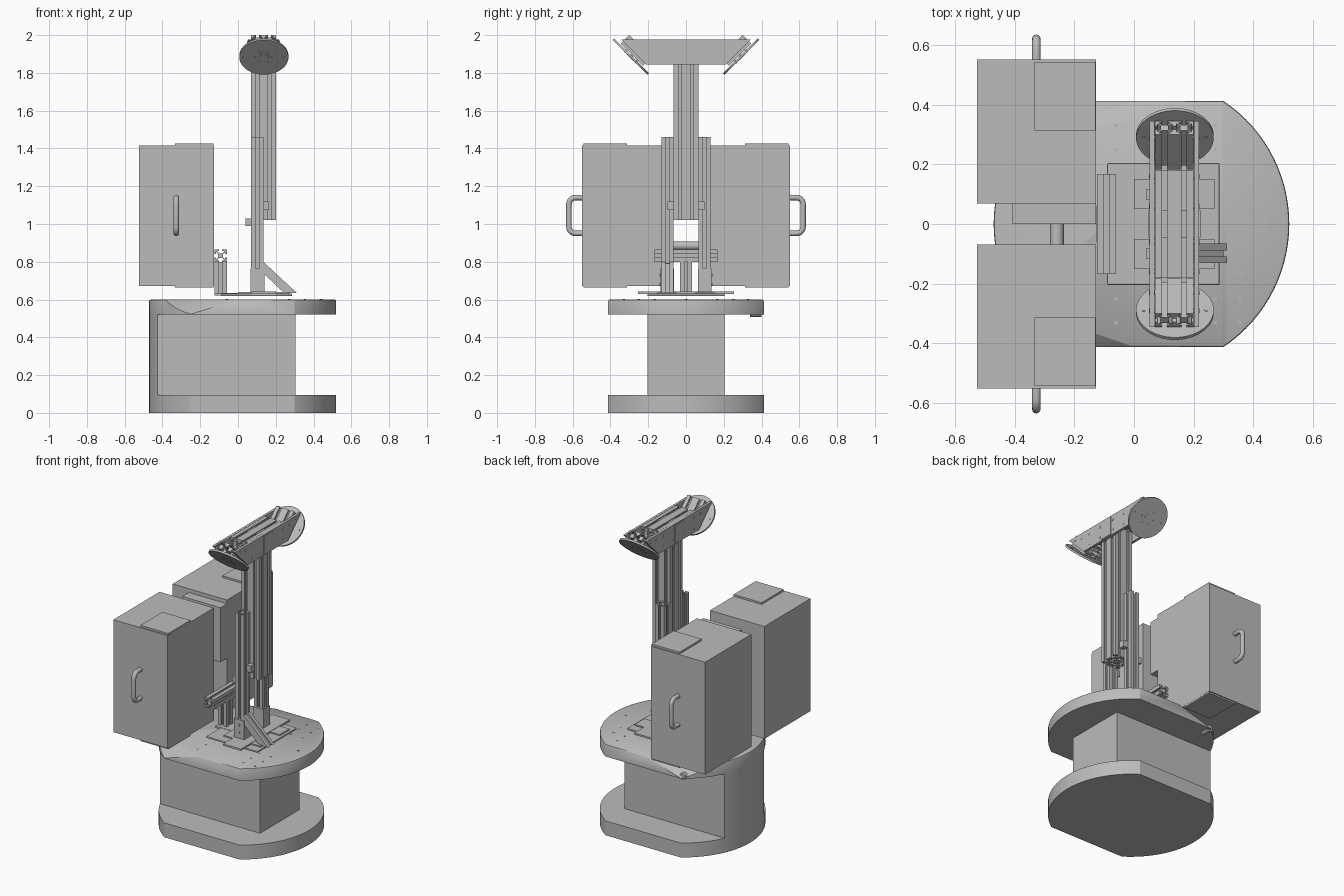
import bpy, bmesh, math
from mathutils import Vector, Matrix

if "Cube" in bpy.data.objects:
    bpy.data.objects.remove(bpy.data.objects["Cube"])

grey = bpy.data.materials.new("machine_grey")
grey.use_nodes = True
colour = (0.5, 0.5, 0.5, 1)
grey.diffuse_color = colour
grey.node_tree.nodes["Principled BSDF"].inputs["Base Color"].default_value = colour


def finish(name, bm, smooth=False):
    bmesh.ops.recalc_face_normals(bm, faces=bm.faces)
    mesh = bpy.data.meshes.new(name)
    bm.to_mesh(mesh)
    bm.free()
    mesh.materials.append(grey)
    ob = bpy.data.objects.new(name, mesh)
    bpy.context.collection.objects.link(ob)
    if smooth:
        bpy.ops.object.select_all(action='DESELECT')
        bpy.context.view_layer.objects.active = ob
        ob.select_set(True)
        bpy.ops.object.shade_smooth_by_angle(angle=math.radians(30))
    return ob


def prism(bm, pts, start, end, side=(1, 0, 0)):
    """Sweep a 2D outline from start to end; side is the outline's u axis."""
    a, b, u = Vector(start), Vector(end), Vector(side)
    v = (b - a).normalized().cross(u)
    low = [bm.verts.new(a + u * p + v * q) for p, q in pts]
    top = [bm.verts.new(b + u * p + v * q) for p, q in pts]
    bm.faces.new(low[::-1])
    bm.faces.new(top)
    n = len(pts)
    for i in range(n):
        j = (i + 1) % n
        bm.faces.new((low[i], low[j], top[j], top[i]))


def box(name, x, y, z):
    bm = bmesh.new()
    outline = [(x[0], y[0]), (x[1], y[0]), (x[1], y[1]), (x[0], y[1])]
    prism(bm, outline, (0, 0, z[0]), (0, 0, z[1]))
    return finish(name, bm)


def circle(r, n=32):
    return [(r * math.cos(math.tau * i / n), r * math.sin(math.tau * i / n)) for i in range(n)]


def rod(name, start, end, r, n=32):
    bm = bmesh.new()
    prism(bm, circle(r, n), start, end, (1, 0, 0))
    return finish(name, bm, True)


def slotted(name, start, end, cells=((0, 0),), side=(1, 0, 0), half=0.0325):
    """Slotted aluminium bar, one slotted square per cell."""
    quarter = [(-1, -1), (-.25, -1), (-.25, -.75), (-.6, -.75), (-.3, -.4),
               (.3, -.4), (.6, -.75), (.25, -.75), (.25, -1)]
    outline = []
    for k in range(4):
        c, s = ((1, 0), (0, 1), (-1, 0), (0, -1))[k]
        outline += [(half * (c * p - s * q), half * (s * p + c * q)) for p, q in quarter]
    bm = bmesh.new()
    for cu, cv in cells:
        prism(bm, [(p + cu * half, q + cv * half) for p, q in outline], start, end, side)
    return finish(name, bm)


# Pedestal: round plates with flat sides joined by a narrow core
R, CX = 0.495, 0.025


def clipped_disc(half_y, x_max=9):
    bm = bmesh.new()
    prism(bm, [(p + CX, q) for p, q in circle(R, 96)], (0, 0, 0), (0, 0, 1))
    for co, no in (((0, half_y, 0), (0, 1, 0)), ((0, -half_y, 0), (0, -1, 0)),
                   ((x_max, 0, 0), (1, 0, 0))):
        cut(bm, co, no)
    return bm


def cut(bm, co, no):
    res = bmesh.ops.bisect_plane(bm, geom=bm.verts[:] + bm.edges[:] + bm.faces[:], dist=1e-5,
                                 plane_co=co, plane_no=no, clear_outer=True)
    edges = [e for e in res["geom_cut"] if isinstance(e, bmesh.types.BMEdge)]
    if edges:
        bmesh.ops.holes_fill(bm, edges=edges)


def place(bm, z0, z1):
    for v in bm.verts:
        v.co.z = z0 + v.co.z * (z1 - z0)


bm = clipped_disc(0.412)
place(bm, 0, 0.095)
finish("foot_plate", bm, True)

bm = clipped_disc(0.205, 0.305)
place(bm, 0.095, 0.52)
finish("pedestal_core", bm, True)

bm = clipped_disc(0.412)
place(bm, 0.52, 0.6)
rim = [e for e in bm.edges if all(v.co.z > 0.59 for v in e.verts)]
bmesh.ops.bevel(bm, geom=rim, offset=0.008, segments=2, profile=0.5, affect='EDGES')
for s in (-1, 1):
    cut(bm, (0, s * 0.41, 0.6), (-0.34, s * 0.975, 1.125))
finish("deck", bm, True)
rod("deck_peg", (-0.255, 0.34, 0.53), (-0.255, 0.40, 0.53), 0.022)

# Deck bolts
bm = bmesh.new()
for x in (-0.06, 0.272, 0.355):
    for y in (0.165, 0.25, 0.33):
        for s in (-1, 1):
            prism(bm, circle(0.006, 12), (x, s * y, 0.597), (x, s * y, 0.602))
prism(bm, circle(0.008, 12), (0.44, 0, 0.597), (0.44, 0, 0.602))
finish("deck_bolts", bm)

# Mounting plates under the mast
mount = box("mount_plate", (-0.09, 0.287), (-0.205, 0.205), (0.618, 0.632))
bev = mount.modifiers.new("corners", 'BEVEL')
bev.width, bev.segments = 0.006, 2
box("mount_strip", (0.07, 0.2), (-0.255, 0.255), (0.63, 0.642))
box("rear_strip", (-0.125, 0.0), (-0.06, 0.06), (0.622, 0.634))
for y in (-0.1, 0.1):
    box("post_foot", (0.0, 0.27), (y - 0.05, y + 0.05), (0.63, 0.64))

# Rear tee of slotted bars
slotted("rear_post", (-0.092, 0, 0.63), (-0.092, 0, 0.8))
slotted("rear_crossbar", (-0.092, -0.167, 0.832), (-0.092, 0.167, 0.832))

# Mast: two low posts and a four-cell column
for s in (-1, 1):
    slotted("mast_post", (0.102, s * 0.098, 0.635), (0.102, s * 0.098, 1.46))
    box("post_bracket", (0.065, 0.14), (s * 0.1 - 0.036, s * 0.1 + 0.036), (0.64, 0.765))
    box("rear_clamp", (0.04, 0.07), (s * 0.1 - 0.018, s * 0.1 + 0.018), (0.99, 1.03))
    box("side_clamp", (0.13, 0.165), (s * 0.08 - 0.018, s * 0.08 + 0.018), (1.075, 1.12))
    bm = bmesh.new()
    for z in (0.68, 0.73):
        prism(bm, circle(0.008, 12), (0.102, s * 0.13, z), (0.102, s * 0.141, z))
    finish("bracket_bolts", bm)
quad = [(i, j) for i in (-1, 1) for j in (-1, 1)]
slotted("mast_column", (0.135, 0, 1.02), (0.135, 0, 1.91), quad)

# Diagonal brace, trimmed flush at both ends
bm = bmesh.new()
for y0, y1 in ((-0.131, -0.108), (-0.108, -0.088), (-0.088, -0.066)):
    inset = 0.012 if y0 == -0.108 else 0
    prism(bm, [(0.132, 0.802 - inset), (0.312 - inset, 0.634), (0.245, 0.634), (0.132, 0.742)],
          (0, y1, 0), (0, y0, 0))
finish("diagonal_brace", bm)

# Head: side cheeks, level bars, sloping end bars and round end plates
for x in (0.052, 0.201):
    bm = bmesh.new()
    prism(bm, [(-0.21, 1.845), (0.21, 1.845), (0.345, 1.978), (-0.345, 1.978)],
          (x, 0, 0), (x + 0.017, 0, 0), (0, 1, 0))
    finish("head_cheek", bm)
    bm = bmesh.new()
    spots = [(y, z) for y in (0.06, 0.16, 0.23) for z in (1.875, 1.945)] + [(0.29, 1.955)]
    for y, z in spots:
        for s in (-1, 1):
            if y < 0.2 or z > 1.9:
                prism(bm, circle(0.008, 12), (x - 0.002, s * y, z), (x + 0.019, s * y, z), (0, 1, 0))
    finish("cheek_bolts", bm)
box("head_clip", (0.048, 0.222), (-0.045, 0.045), (1.85, 1.972))
pair = [(-1, 0), (1, 0)]
slotted("head_level_bars", (0.135, -0.18, 1.945), (0.135, 0.18, 1.945), pair)
for s in (-1, 1):
    slotted("head_sloping_bars", (0.135, s * 0.205, 1.86), (0.135, s * 0.3225, 1.9775), pair)
    centre = Vector((0.137, s * 0.292, 1.887))
    out = Vector((0, s, -1)).normalized()
    rod("end_plate", centre - out * 0.006, centre + out * 0.006, 0.13, 64)
    along = Vector((0, s, 1)).normalized()
    bm = bmesh.new()
    for k in range(6):
        for r, size, shift in ((0.045, 0.006, 0), (0.105, 0.007, 1)):
            a = math.tau * k / 6
            if shift and k % 3:
                continue
            p = centre + Vector((1, 0, 0)) * r * math.cos(a) + along * r * math.sin(a)
            prism(bm, circle(size, 12), p - out * 0.008, p + out * 0.008)
    prism(bm, circle(0.026, 24), centre, centre + out * 0.008)
    finish("end_plate_bolts", bm)

# Cabinets with hatches and bent handles
for s, inner in ((-1, 0.068), (1, 0.068)):
    box("cabinet", (-0.525, -0.128), sorted((s * inner, s * 0.55)), (0.673, 1.415))
    for z in ((1.41, 1.427), (0.663, 0.68)):
        box("cabinet_hatch", (-0.333, -0.129), sorted((s * 0.313, s * 0.543)), z)
    curve = bpy.data.curves.new("cabinet_handle", 'CURVE')
    curve.dimensions = '3D'
    curve.bevel_depth, curve.bevel_resolution = 0.0145, 4
    spline = curve.splines.new('POLY')
    path = [(0.545, 0.95)]
    for z0, a0 in ((0.985, -90), (1.105, 0)):
        for k in range(6):
            a = math.radians(a0 + 18 * k)
            path.append((0.585 + 0.035 * math.cos(a), z0 + 0.035 * math.sin(a)))
    path.append((0.545, 1.14))
    spline.points.add(len(path) - 1)
    for point, (y, z) in zip(spline.points, path):
        point.co = (-0.327, s * y, z, 1)
    curve.materials.append(grey)
    bpy.context.collection.objects.link(bpy.data.objects.new("cabinet_handle", curve))

# Step and pipe in the gap between the cabinets
box("cabinet_step", (-0.407, -0.128), (0, 0.07), (1.03, 1.39))
rod("link_pipe", (-0.258, -0.07, 0.885), (-0.258, 0.07, 0.885), 0.023)
